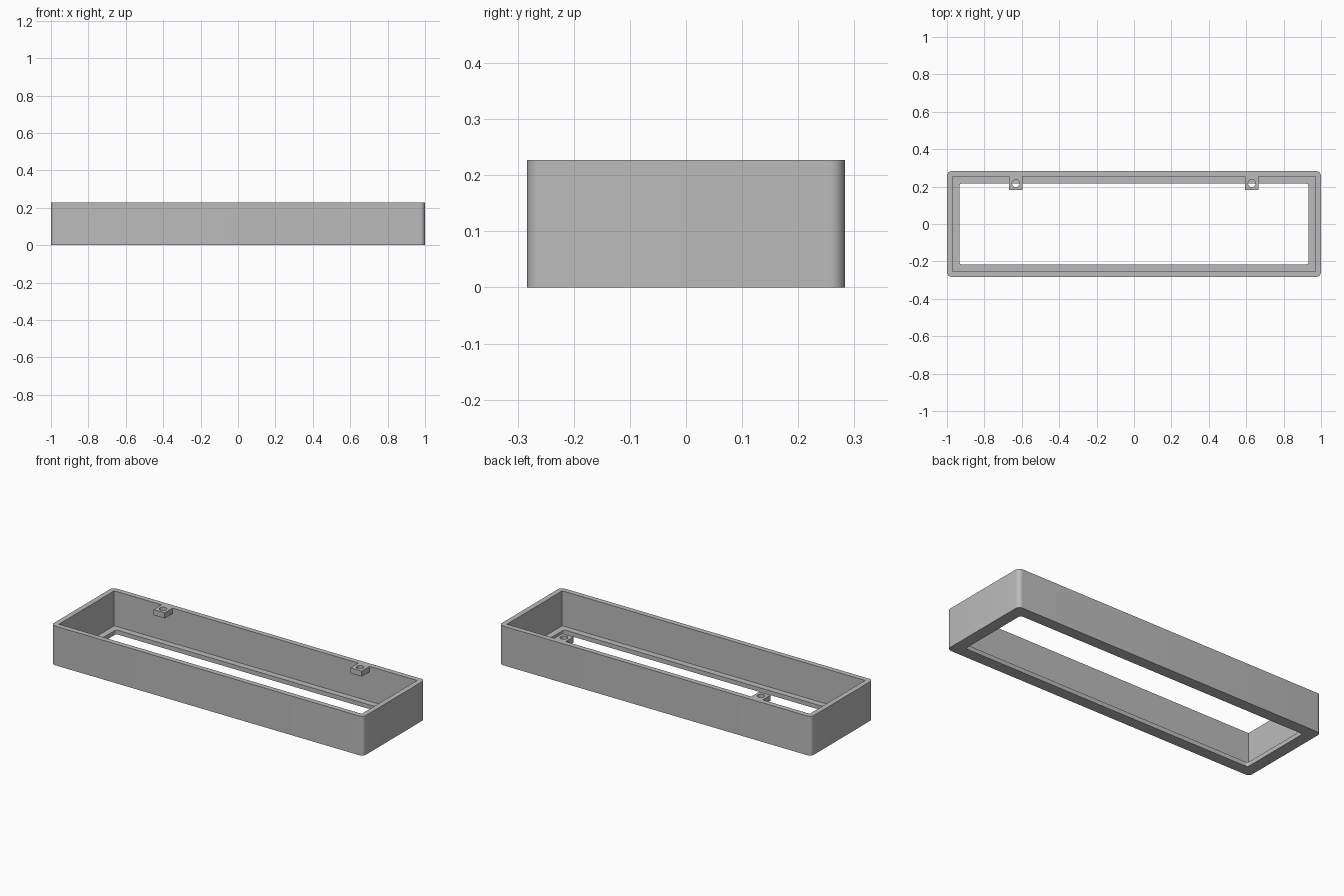
import bpy, bmesh, math

cube = bpy.data.objects.get("Cube")
if cube:
    bpy.data.objects.remove(cube, do_unlink=True)

grey = bpy.data.materials.new("plain_grey")
grey.use_nodes = True
GREY = (0.5, 0.5, 0.5, 1)
grey.diffuse_color = GREY
grey.node_tree.nodes["Principled BSDF"].inputs["Base Color"].default_value = GREY

STEPS = 10  # segments per rounded corner


def rounded_rect(hx, hy, r, z):
    """Counter-clockwise outline; r = 0 gives sharp corners, r = hx = hy a circle."""
    points = []
    for i, (sx, sy) in enumerate([(1, 1), (-1, 1), (-1, -1), (1, -1)]):
        for k in range(STEPS + 1):
            a = (i + k / STEPS) * math.pi / 2
            points.append((sx * (hx - r) + r * math.cos(a),
                           sy * (hy - r) + r * math.sin(a), z))
    return points


def ring_solid(name, outlines, location=(0, 0, 0)):
    """Loft through the outlines and back to the first, leaving a hole."""
    bm = bmesh.new()
    loops = [[bm.verts.new(p) for p in rounded_rect(*o)] for o in outlines]
    for a, b in zip(loops, loops[1:] + loops[:1]):
        for i in range(len(a)):
            j = (i + 1) % len(a)
            bm.faces.new((a[i], a[j], b[j], b[i]))
    bmesh.ops.remove_doubles(bm, verts=bm.verts, dist=0.00001)
    bmesh.ops.recalc_face_normals(bm, faces=bm.faces)
    mesh = bpy.data.meshes.new(name)
    bm.to_mesh(mesh)
    bm.free()
    mesh.materials.append(grey)
    obj = bpy.data.objects.new(name, mesh)
    obj.location = location
    bpy.context.collection.objects.link(obj)
    bpy.ops.object.select_all(action='DESELECT')
    obj.select_set(True)
    bpy.context.view_layer.objects.active = obj
    bpy.ops.object.shade_smooth_by_angle(angle=math.radians(30))
    return obj


HEIGHT, LIP = 0.227, 0.025
WALL_Y = 0.253

# Frame: outer wall, rim, inner wall, and a lip around the bottom opening
ring_solid("frame", [
    (1, 0.283, 0.026, 0),
    (1, 0.283, 0.026, HEIGHT),
    (0.97, WALL_Y, 0, HEIGHT),
    (0.97, WALL_Y, 0, LIP),
    (0.933, 0.217, 0.014, LIP),
    (0.933, 0.217, 0.014, 0),
])

# Screw tabs on the back wall, flush with the rim
TAB, HOLE, THICK = 0.036, 0.02, 0.032
for side, x in (("right", -0.632), ("left", 0.63)):
    ring_solid(side + "_screw_tab", [
        (TAB, TAB, 0, 0),
        (TAB, TAB, 0, THICK),
        (HOLE, HOLE, HOLE, THICK),
        (HOLE, HOLE, HOLE, 0),
    ], (x, WALL_Y - TAB, HEIGHT - THICK))
